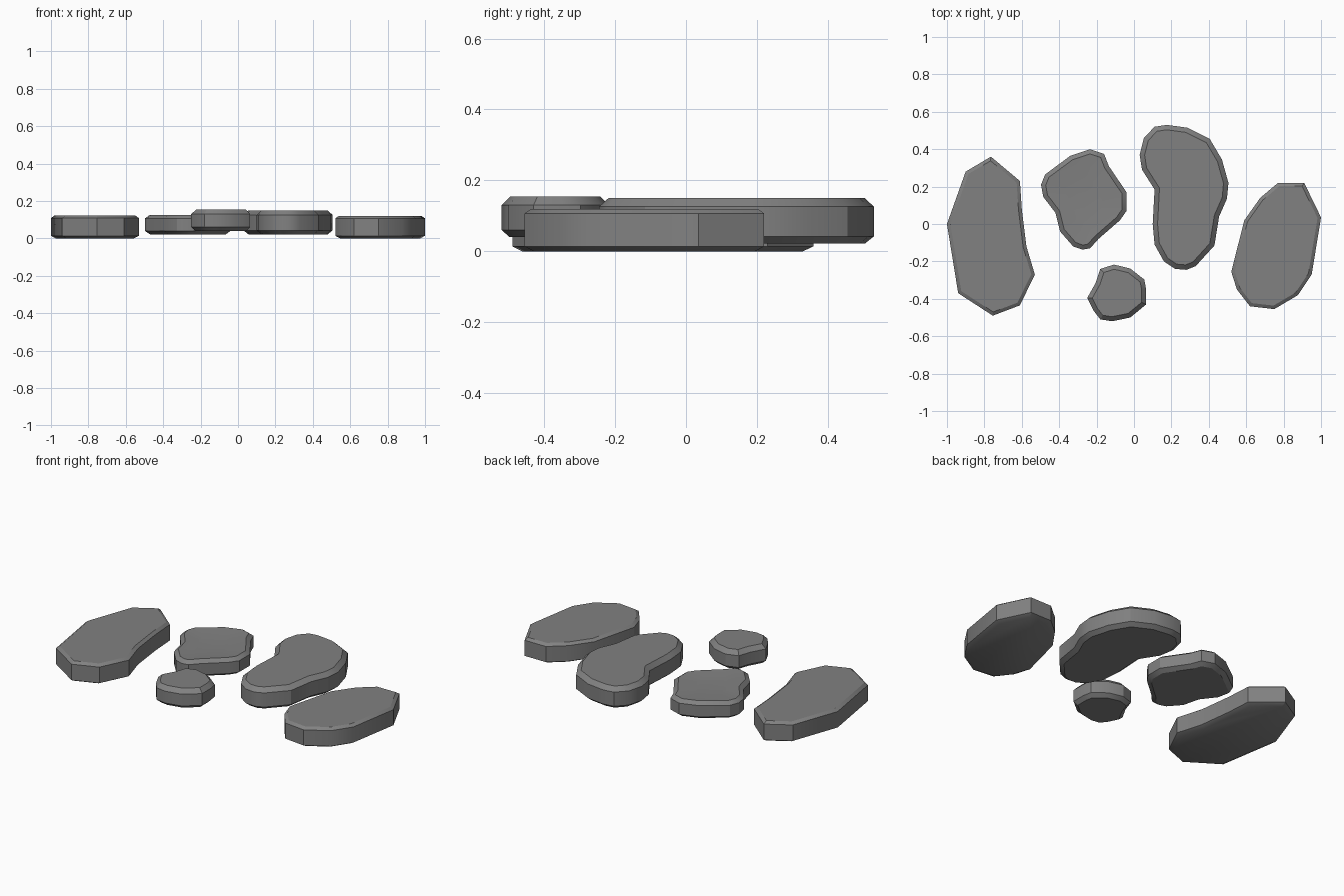
import bpy, bmesh, math
from mathutils import Vector

if "Cube" in bpy.data.objects:
    bpy.data.objects.remove(bpy.data.objects["Cube"])

stone_grey = bpy.data.materials.new("stone_grey")
stone_grey.diffuse_color = (0.22, 0.22, 0.22, 1)
stone_grey.use_nodes = True
stone_grey.node_tree.nodes["Principled BSDF"].inputs["Base Color"].default_value = stone_grey.diffuse_color


def inset(pts, d):
    """Move a clockwise outline inward by d with limited mitres."""
    out, n = [], len(pts)
    for i, p in enumerate(pts):
        a = (p - pts[i - 1]).normalized()
        b = (pts[(i + 1) % n] - p).normalized()
        m = (Vector((a.y, -a.x)) + Vector((b.y, -b.x))).normalized()
        k = max(m.dot(Vector((a.y, -a.x))), 0.7)
        out.append(p + m * d / k)
    return out


def stone(name, outline, z0, z1, low, high, dent=0.0):
    """Stone slab; low / high are (inset, height) of the bottom and top chamfers."""
    pts = [Vector(p) for p in outline]
    top = inset(pts, high[0])
    layers = [(inset(pts, low[0]), z0), (pts, z0 + low[1]), (pts, z1 - high[1]), (top, z1)]
    if dent:  # shallow hollow worn in the top
        c = sum(top, Vector((0, 0))) / len(top)
        layers.append(([c + (p - c) * 0.5 for p in top], z1 - dent))
    bm = bmesh.new()
    rings = [[bm.verts.new((p.x, p.y, z)) for p in ps] for ps, z in layers]
    n = len(pts)
    for lo, hi in zip(rings, rings[1:]):
        for i in range(n):
            j = (i + 1) % n
            bm.faces.new((lo[i], lo[j], hi[j], hi[i]))
    bm.faces.new(rings[0][::-1])
    bm.faces.new(rings[-1])
    bmesh.ops.recalc_face_normals(bm, faces=bm.faces)
    me = bpy.data.meshes.new(name)
    bm.to_mesh(me)
    bm.free()
    me.materials.append(stone_grey)
    ob = bpy.data.objects.new(name, me)
    bpy.context.collection.objects.link(ob)
    bpy.ops.object.select_all(action='DESELECT')
    ob.select_set(True)
    bpy.context.view_layer.objects.active = ob
    bpy.ops.object.shade_smooth_by_angle(angle=math.radians(30))


# Outer long stones, resting on the ground
stone("left_stone", [(-1, 0), (-.90, .28), (-.765, .36), (-.61, .23), (-.60, .08),
      (-.575, -.12), (-.53, -.27), (-.61, -.435), (-.755, -.49), (-.94, -.37)],
      0, .122, (.025, .014), (.018, .013))
stone("right_stone", [(.52, -.255), (.59, .02), (.675, .14), (.77, .22), (.91, .22),
      (1, .035), (.95, -.27), (.877, -.38), (.75, -.455), (.62, -.44), (.55, -.35)],
      0, .12, (.025, .014), (.018, .013))

# Squarish stone with a worn top
stone("square_stone", [(-.497, .21), (-.475, .265), (-.34, .365), (-.235, .40), (-.16, .375),
      (-.135, .31), (-.04, .17), (-.04, .07), (-.075, .02), (-.19, -.08), (-.235, -.13),
      (-.275, -.137), (-.325, -.12), (-.395, -.04), (-.42, .06), (-.485, .145)],
      .022, .125, (.025, .018), (.024, .018), dent=.007)

# Small round stone
stone("small_stone", [(-.25, -.395), (-.205, -.315), (-.18, -.24), (-.107, -.217), (-.02, -.238),
      (.055, -.297), (.065, -.35), (.065, -.43), (-.02, -.50), (-.117, -.52),
      (-.18, -.51), (-.215, -.465)],
      .04, .155, (.022, .02), (.024, .025))

# Curved kidney-shaped stone
stone("kidney_stone", [(.03, .37), (.053, .46), (.11, .52), (.175, .53), (.285, .515),
      (.405, .455), (.47, .345), (.505, .22), (.497, .135), (.455, .04), (.43, -.115),
      (.33, -.225), (.28, -.245), (.22, -.24), (.16, -.20), (.11, -.11), (.10, 0),
      (.11, .185), (.043, .29)],
      .022, .15, (.025, .02), (.026, .024))
